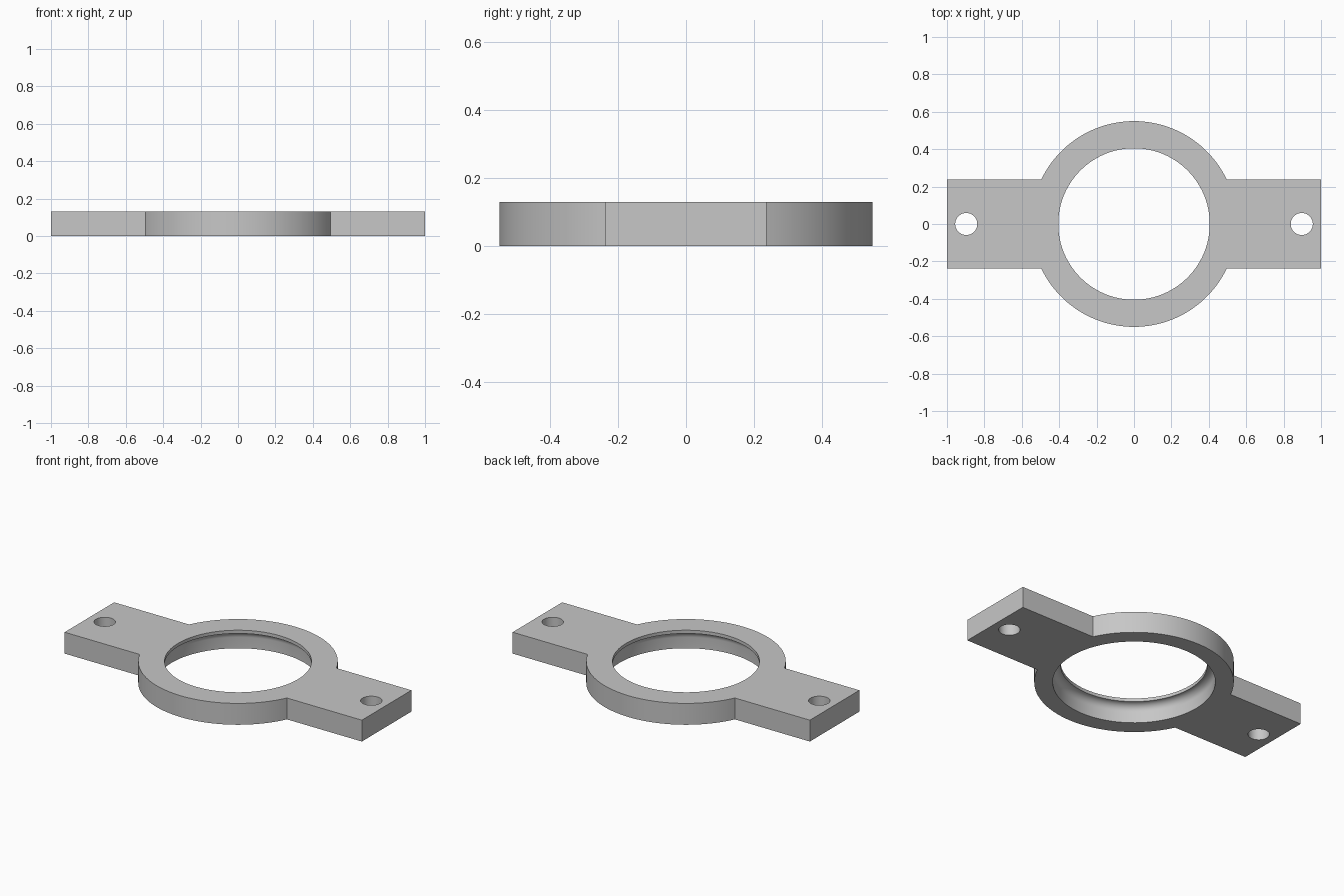
import bpy
import bmesh
from math import asin, cos, sin, pi, radians, sqrt

cube = bpy.data.objects.get("Cube")
if cube:
    bpy.data.objects.remove(cube, do_unlink=True)

HEIGHT = 0.13
RING_R, BORE_R, SEAT_R = 0.55, 0.405, 0.448
ARM_HALF = 0.238
LIP = 0.02
BOLT_X, BOLT_R = 0.897, 0.059
SEGMENTS = 96

grey = bpy.data.materials.new("plain grey")
grey.use_nodes = True
colour = (0.57, 0.57, 0.57, 1)
grey.diffuse_color = colour
grey.node_tree.nodes["Principled BSDF"].inputs["Base Color"].default_value = colour


def make_object(name, bm):
    bmesh.ops.recalc_face_normals(bm, faces=bm.faces[:])
    mesh = bpy.data.meshes.new(name)
    bm.to_mesh(mesh)
    bm.free()
    mesh.materials.append(grey)
    obj = bpy.data.objects.new(name, mesh)
    bpy.context.collection.objects.link(obj)
    return obj


def lathe(name, profile, x=0, segments=SEGMENTS):
    """Closed solid of revolution from (radius, z) points, capped at both ends."""
    bm = bmesh.new()
    rings = [[bm.verts.new((x + r * cos(2 * pi * i / segments),
                            r * sin(2 * pi * i / segments), z))
              for i in range(segments)] for r, z in profile]
    for low, high in zip(rings, rings[1:]):
        for i in range(segments):
            j = (i + 1) % segments
            bm.faces.new((low[i], low[j], high[j], high[i]))
    bm.faces.new(rings[0][::-1])
    bm.faces.new(rings[-1])
    return make_object(name, bm)


# Flange outline: ring arcs front and back joined by two rectangular arms
start = asin(ARM_HALF / RING_R)
steps = 48
arc = [start + (pi - 2 * start) * i / steps for i in range(steps + 1)]
back = [(RING_R * cos(a), RING_R * sin(a)) for a in arc]
outline = [(1, ARM_HALF)] + back + [(-1, ARM_HALF)]
outline += [(-x, -y) for x, y in outline]
bm = bmesh.new()
base = bm.faces.new([bm.verts.new((x, y, 0)) for x, y in outline])
extruded = bmesh.ops.extrude_face_region(bm, geom=[base], use_keep_orig=True)
top = [v for v in extruded["geom"] if isinstance(v, bmesh.types.BMVert)]
bmesh.ops.translate(bm, verts=top, vec=(0, 0, HEIGHT))
flange = make_object("ring_flange", bm)

# Bore: wide seat from below, rounded in to a thin lip at the top
fillet = SEAT_R - BORE_R
lip_z = HEIGHT - LIP
profile = [(SEAT_R, -0.05)]
profile += [(BORE_R + fillet * cos(a), lip_z - fillet + fillet * sin(a))
            for a in [pi / 2 * i / 8 for i in range(9)]]
profile += [(BORE_R, HEIGHT + 0.05)]
cutters = [lathe("bore_cutter", profile)]

# Bolt holes, one through each arm
for side, x in (("left", BOLT_X), ("right", -BOLT_X)):
    cutters.append(lathe(side + "_bolt_cutter",
                         [(BOLT_R, -0.05), (BOLT_R, HEIGHT + 0.05)], x, 48))

# Cut the openings, bake the result and drop the cutters
for cutter in cutters:
    cutter.hide_render = True
    cut = flange.modifiers.new(cutter.name, "BOOLEAN")
    cut.operation = "DIFFERENCE"
    cut.solver = "EXACT"
    cut.object = cutter
graph = bpy.context.evaluated_depsgraph_get()
baked = bpy.data.meshes.new_from_object(flange.evaluated_get(graph))
flange.modifiers.clear()
flange.data = baked
for cutter in cutters:
    bpy.data.objects.remove(cutter, do_unlink=True)

# Smooth the curved walls, keep the rims crisp
bpy.ops.object.select_all(action="DESELECT")
flange.select_set(True)
bpy.context.view_layer.objects.active = flange
bpy.ops.object.shade_smooth_by_angle(angle=radians(30))
